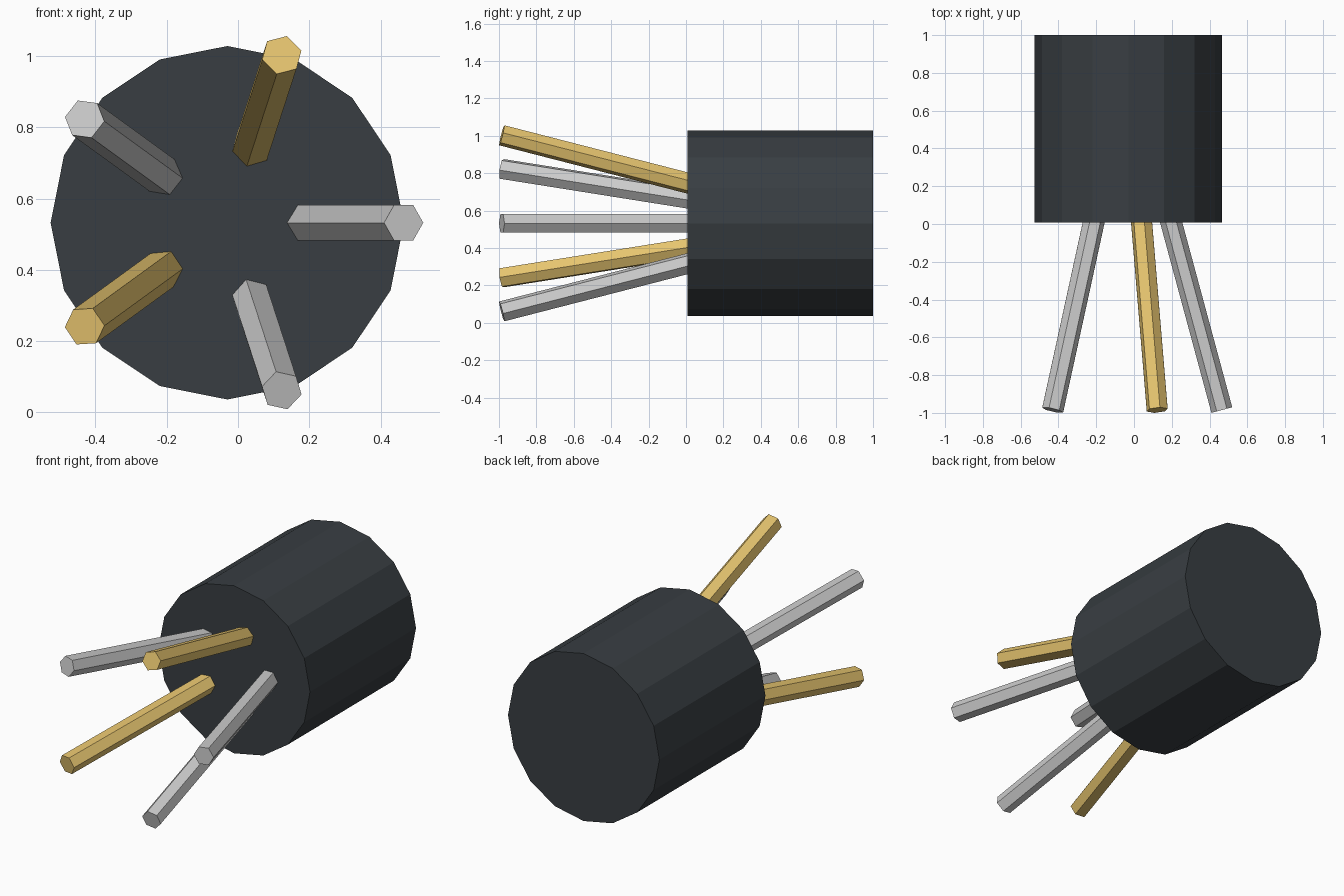
import bpy, bmesh
from math import cos, sin, radians, pi
from mathutils import Vector

if "Cube" in bpy.data.objects:
    bpy.data.objects.remove(bpy.data.objects["Cube"])

CENTRE = Vector((-0.03, 0, 0.532))


def material(name, rgb):
    m = bpy.data.materials.new(name)
    m.diffuse_color = (*rgb, 1)
    m.use_nodes = True
    m.node_tree.nodes["Principled BSDF"].inputs["Base Color"].default_value = m.diffuse_color
    return m


def radial(angle):
    return Vector((cos(angle), 0, sin(angle)))


def prism(name, a, b, radius, sides, spin=0, mat=None):
    """Capped prism from a to b; spin is the first corner's angle seen from the front."""
    d = (b - a).normalized()
    bm = bmesh.new()
    rings = []
    for p in (a, b):
        ring = []
        for i in range(sides):
            r = radial(spin + 2 * pi * i / sides)
            r = (r - d * r.dot(d)).normalized() * radius
            ring.append(bm.verts.new(p + r))
        rings.append(ring)
    for i in range(sides):
        j = (i + 1) % sides
        bm.faces.new((rings[0][i], rings[0][j], rings[1][j], rings[1][i]))
    bm.faces.new(rings[0])
    bm.faces.new(rings[1])
    bmesh.ops.recalc_face_normals(bm, faces=bm.faces)
    me = bpy.data.meshes.new(name)
    bm.to_mesh(me)
    bm.free()
    ob = bpy.data.objects.new(name, me)
    bpy.context.collection.objects.link(ob)
    if mat:
        me.materials.append(mat)
    return ob


rubber = material("dark_rubber", (0.04, 0.048, 0.055))
gold = material("gold", (0.8, 0.56, 0.16))

# sixteen-sided cable sleeve lying along y
prism("cable_sleeve", CENTRE + Vector((0, 0.008, 0)), CENTRE + Vector((0, 1, 0)),
      0.496, 16, 0, rubber)

# five splayed hexagonal wires, every second one gold
corner_angles = [0, 15, 52, 4, 47]
for k, spin in enumerate(corner_angles):
    out = radial(2 * pi * k / 5)
    tip = CENTRE + out * 0.495 + Vector((0, -0.985, 0))
    root = CENTRE + out * 0.175 + Vector((0, 0.2, 0))
    prism(f"wire_{k + 1}", tip, root, 0.057, 6, radians(spin),
          gold if k % 2 else None)
